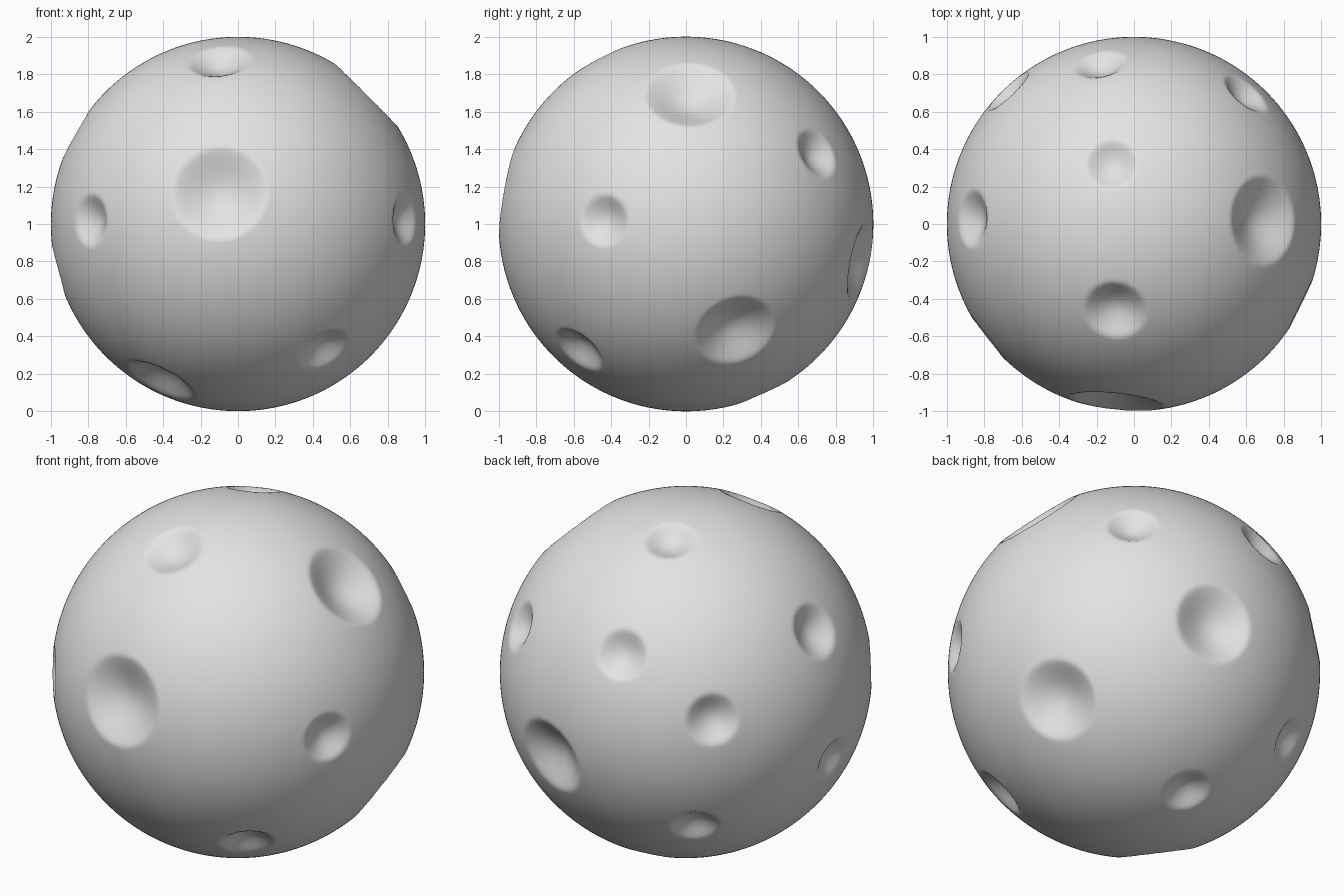
import bpy
import bmesh
from mathutils import Vector

if "Cube" in bpy.data.objects:
    bpy.data.objects.remove(bpy.data.objects["Cube"])

# Craters: outward direction from the ball centre, then rim radius
CRATERS = [
    # front
    (-0.10, -0.98, 0.17, 0.255), (-0.10, -0.46, 0.87, 0.17),
    (-0.79, -0.61, 0.02, 0.14), (0.46, -0.57, -0.67, 0.15),
    (-0.42, -0.31, -0.85, 0.20),
    # right
    (0.90, -0.44, 0.02, 0.14), (0.70, 0.02, 0.70, 0.24),
    (0.60, 0.70, 0.38, 0.14), (0.77, 0.27, -0.58, 0.22),
    # back
    (0.23, 0.95, -0.20, 0.22), (-0.18, 0.86, 0.48, 0.14),
    (-0.675, 0.715, 0.17, 0.145), (-0.53, 0.67, -0.52, 0.135),
    # top, left and bottom
    (-0.12, 0.32, 0.94, 0.14), (-0.87, 0.03, 0.49, 0.155),
    (-0.96, 0.00, -0.25, 0.13), (-0.03, 0.41, -0.91, 0.135),
]
DEPTH = 0.45   # bowl depth as a share of the rim radius

craters = [(Vector(c[:3]).normalized(), c[3]) for c in CRATERS]


def bowl_depth(direction):
    """How far the surface is pressed in along this direction."""
    depth = 0.0
    for axis, radius in craters:
        d = direction.dot(axis)
        if d > 0.9:
            t2 = (1.0 - d * d) / (radius * radius)
            if t2 < 1.0:
                depth = max(depth, DEPTH * radius * (1.0 - t2) ** 1.25)
    return depth


# Moon ball with pressed-in bowls
bm = bmesh.new()
bmesh.ops.create_icosphere(bm, subdivisions=7, radius=1.0)
for v in bm.verts:
    n = v.co.normalized()
    v.co = n * (1.0 - bowl_depth(n)) + Vector((0, 0, 1))
for f in bm.faces:
    f.smooth = True
mesh = bpy.data.meshes.new("cratered_moon")
bm.to_mesh(mesh)
bm.free()

# Single grey stone colour
stone = bpy.data.materials.new("grey_stone")
stone.diffuse_color = (0.77, 0.77, 0.77, 1.0)
stone.use_nodes = True
stone.node_tree.nodes["Principled BSDF"].inputs["Base Color"].default_value = stone.diffuse_color
mesh.materials.append(stone)

moon = bpy.data.objects.new("cratered_moon", mesh)
bpy.context.collection.objects.link(moon)
